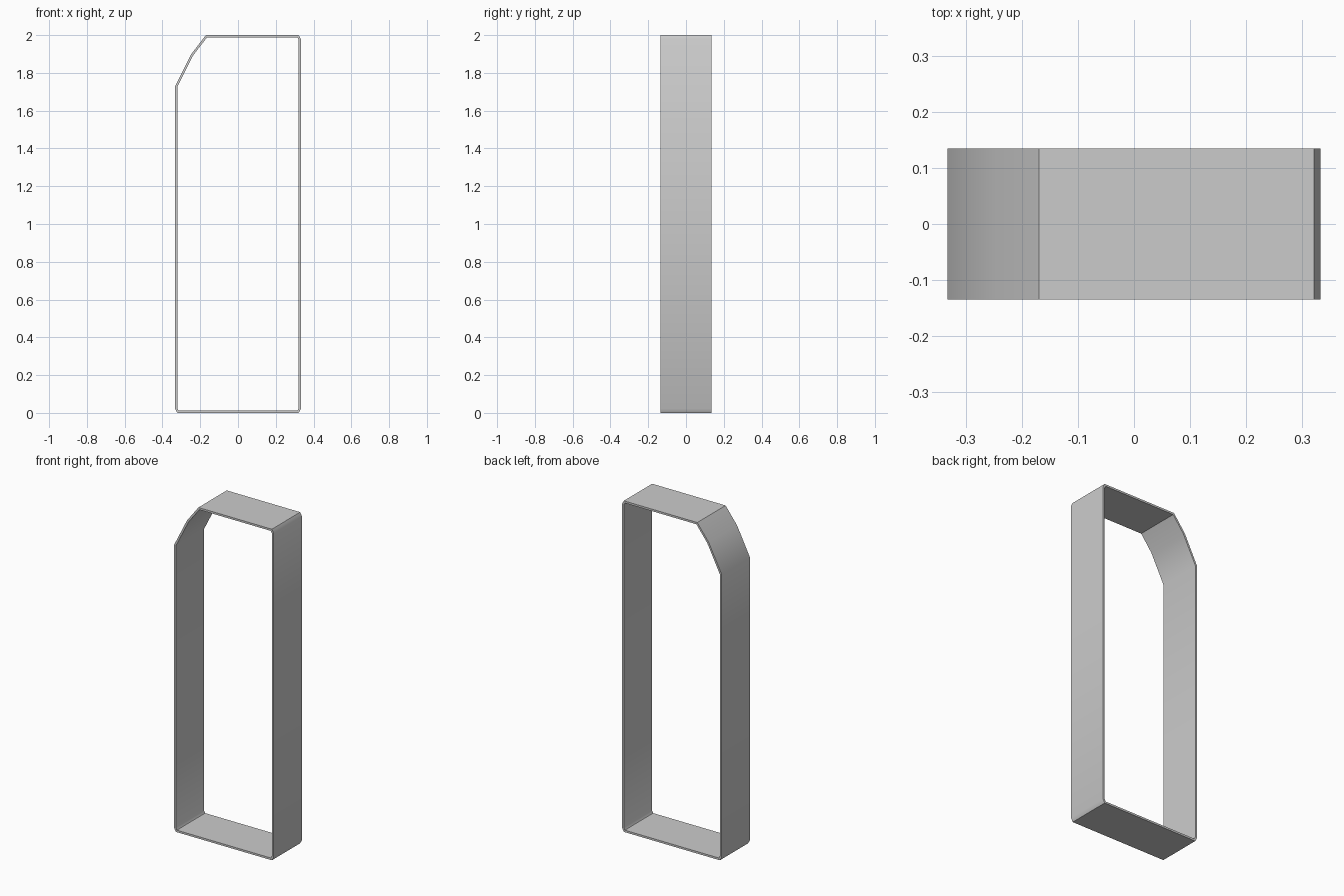
import bpy
import bmesh

cube = bpy.data.objects.get("Cube")
if cube:
    bpy.data.objects.remove(cube, do_unlink=True)

HALF_W, HALF_D, HEIGHT = 0.333, 0.135, 2.0
WALL = 0.012
CX, CZ = 0.012, 0.022   # small corner cuts

# Grey sheet material
grey = bpy.data.materials.new("light_grey")
grey.use_nodes = True
colour = (0.6, 0.6, 0.6, 1)
grey.diffuse_color = colour
grey.node_tree.nodes["Principled BSDF"].inputs["Base Color"].default_value = colour

# Outline, anticlockwise from the front: cut corners and one rounded shoulder
outline = [
    (-HALF_W + CX, 0), (HALF_W - CX, 0),
    (HALF_W, CZ), (HALF_W, HEIGHT - CZ),
    (HALF_W - CX, HEIGHT), (-0.17, HEIGHT),
    (-0.247, 1.9), (-HALF_W, 1.73), (-HALF_W, CZ),
]

# Outer skin of the band
bm = bmesh.new()
front = [bm.verts.new((x, -HALF_D, z)) for x, z in outline]
back = [bm.verts.new((x, HALF_D, z)) for x, z in outline]
for i in range(len(outline)):
    j = (i + 1) % len(outline)
    bm.faces.new((back[i], back[j], front[j], front[i]))
mesh = bpy.data.meshes.new("frame_band")
bm.to_mesh(mesh)
bm.free()
mesh.materials.append(grey)
frame = bpy.data.objects.new("frame_band", mesh)
bpy.context.collection.objects.link(frame)

# Thin wall, grown inwards
wall = frame.modifiers.new("wall", 'SOLIDIFY')
wall.thickness = WALL
wall.offset = -1
wall.use_even_offset = True

bpy.context.view_layer.objects.active = frame
frame.select_set(True)
bpy.ops.object.modifier_apply(modifier="wall")
bpy.ops.object.shade_smooth_by_angle(angle=0.55)
